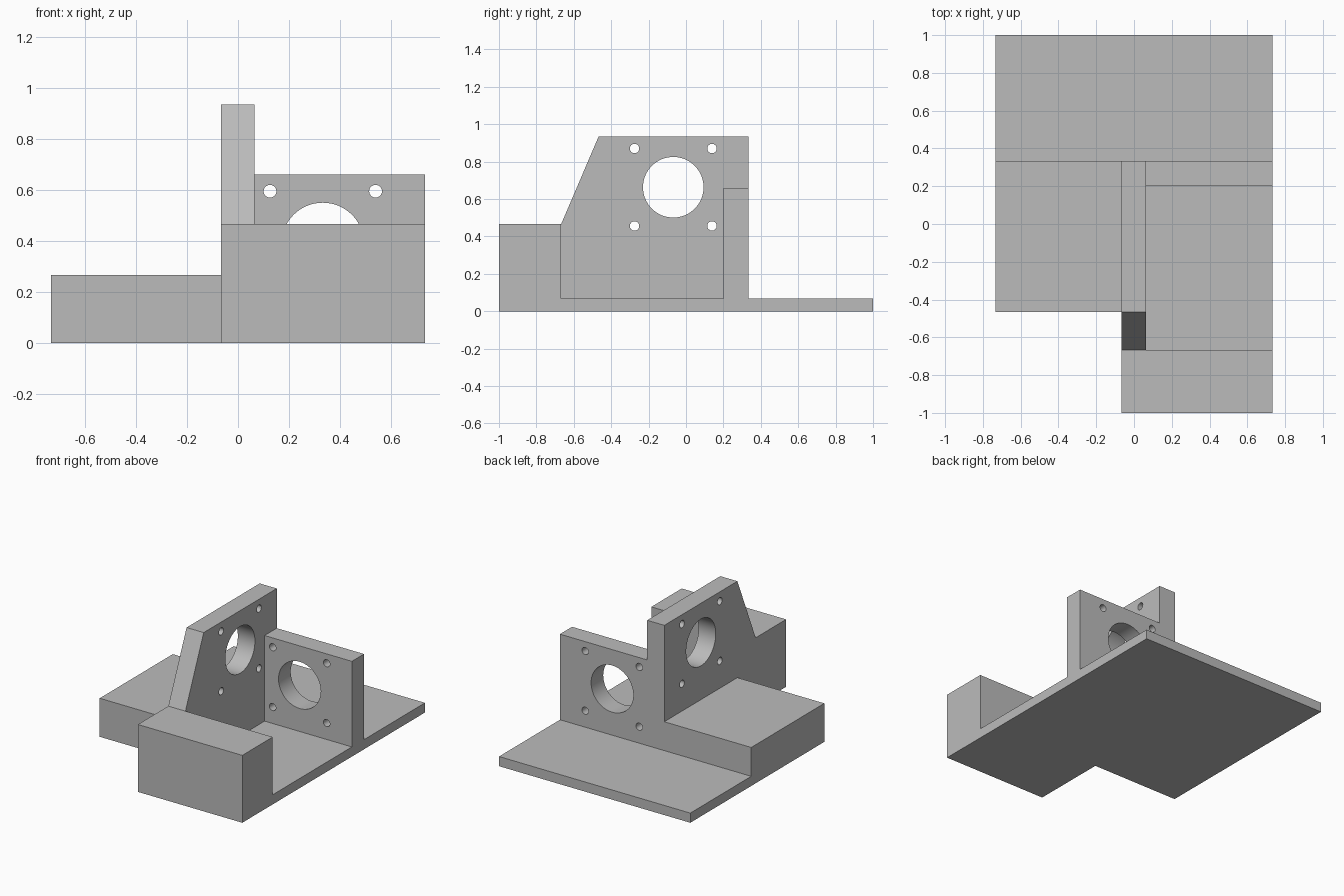
import bpy, bmesh, math
from mathutils import Matrix

cube = bpy.data.objects.get("Cube")
if cube:
    bpy.data.objects.remove(cube, do_unlink=True)

grey = bpy.data.materials.new("plain_grey")
grey.use_nodes = True
grey.diffuse_color = (0.5, 0.5, 0.5, 1)
grey.node_tree.nodes["Principled BSDF"].inputs["Base Color"].default_value = grey.diffuse_color

# Shared edges of the layout
LEFT, RIGHT = -0.733, 0.733
WALL_L, WALL_R = -0.067, 0.064
FRONT, BACK = -1.0, 1.0
STEP, BLOCK_BACK = -0.467, -0.667
WALL_FRONT, WALL_BACK = 0.2, 0.333
PLATE, SIDE_TOP, BLOCK_TOP = 0.067, 0.267, 0.467
LOW_TOP, HIGH_TOP = 0.66, 0.935
HOLE_DROP = 0.272


def finish(name, bm):
    bmesh.ops.recalc_face_normals(bm, faces=bm.faces[:])
    mesh = bpy.data.meshes.new(name)
    bm.to_mesh(mesh)
    bm.free()
    mesh.materials.append(grey)
    obj = bpy.data.objects.new(name, mesh)
    bpy.context.collection.objects.link(obj)
    return obj


def prism(name, points, depth):
    """Extrude a closed 3D outline along a vector."""
    bm = bmesh.new()
    face = bm.faces.new([bm.verts.new(p) for p in points])
    result = bmesh.ops.extrude_face_region(bm, geom=[face], use_keep_orig=True)
    moved = [v for v in result["geom"] if isinstance(v, bmesh.types.BMVert)]
    bmesh.ops.translate(bm, verts=moved, vec=depth)
    return finish(name, bm)


def block(name, x0, x1, y0, y1, top):
    outline = [(x0, y0, 0), (x1, y0, 0), (x1, y1, 0), (x0, y1, 0)]
    return prism(name, outline, (0, 0, top))


def hole_cutter(name, centre, axis):
    """Central bore with four screw holes at the corners of a square."""
    bm = bmesh.new()
    spots = [(0, 0, 0.162)] + [(a, b, 0.025) for a in (-0.207, 0.207) for b in (-0.207, 0.207)]
    turn = Matrix.Rotation(math.pi / 2, 4, axis)
    for a, b, radius in spots:
        bmesh.ops.create_cone(bm, cap_ends=True, segments=64, radius1=radius, radius2=radius,
                              depth=0.3, matrix=Matrix.Translation(centre) @ turn @ Matrix.Translation((a, b, 0)))
    return finish(name, bm)


def apply_modifiers(obj):
    graph = bpy.context.evaluated_depsgraph_get()
    mesh = bpy.data.meshes.new_from_object(obj.evaluated_get(graph))
    obj.modifiers.clear()
    obj.data = mesh


def combine(obj, tool, operation):
    mod = obj.modifiers.new(tool.name, "BOOLEAN")
    mod.operation, mod.solver, mod.object = operation, "EXACT", tool
    apply_modifiers(obj)
    bpy.data.objects.remove(tool, do_unlink=True)


# Stepped base plate
mount = prism("double_wall_mount",
              [(LEFT, STEP, 0), (WALL_L, STEP, 0), (WALL_L, FRONT, 0),
               (RIGHT, FRONT, 0), (RIGHT, BACK, 0), (LEFT, BACK, 0)], (0, 0, PLATE))

# Solid blocks, low rear wall and tall wall with a sloping front
parts = [
    block("side_block", LEFT, WALL_L, STEP, WALL_BACK, SIDE_TOP),
    block("front_block", WALL_L, RIGHT, FRONT, BLOCK_BACK, BLOCK_TOP),
    block("rear_wall", WALL_L, RIGHT, WALL_FRONT, WALL_BACK, LOW_TOP),
    prism("tall_wall",
          [(WALL_L, BLOCK_BACK, 0), (WALL_L, WALL_BACK, 0), (WALL_L, WALL_BACK, HIGH_TOP),
           (WALL_L, STEP, HIGH_TOP), (WALL_L, BLOCK_BACK, BLOCK_TOP)], (WALL_R - WALL_L, 0, 0)),
]
for part in parts:
    combine(mount, part, "UNION")

# Merge coplanar faces left by the joins
bm = bmesh.new()
bm.from_mesh(mount.data)
bmesh.ops.remove_doubles(bm, verts=bm.verts[:], dist=0.0005)
bmesh.ops.dissolve_limit(bm, angle_limit=0.01, verts=bm.verts[:], edges=bm.edges[:])
bm.to_mesh(mount.data)
bm.free()

# Bores and screw holes through both walls
combine(mount, hole_cutter("tall_wall_holes", (0, -0.068, HIGH_TOP - HOLE_DROP), "Y"), "DIFFERENCE")
combine(mount, hole_cutter("rear_wall_holes", ((WALL_R + RIGHT) / 2 - 0.066, (WALL_FRONT + WALL_BACK) / 2,
                                               LOW_TOP - HOLE_DROP), "X"), "DIFFERENCE")

# Smooth bores, crisp corners
bpy.ops.object.select_all(action="DESELECT")
mount.select_set(True)
bpy.context.view_layer.objects.active = mount
bpy.ops.object.shade_smooth_by_angle(angle=math.radians(30))
